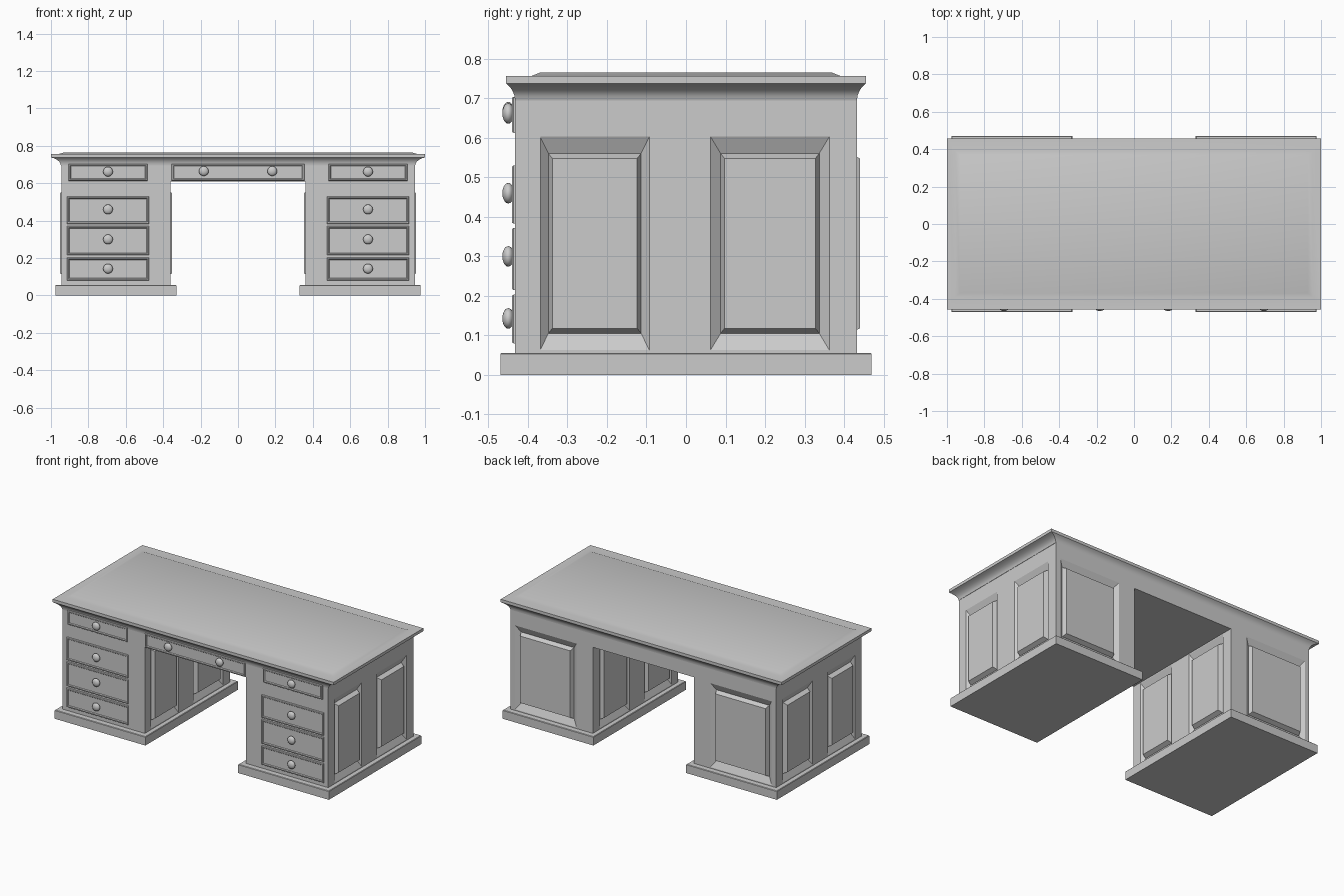
import bpy, bmesh, math
from mathutils import Matrix, Vector

if "Cube" in bpy.data.objects:
    bpy.data.objects.remove(bpy.data.objects["Cube"])


def loft(bm, rings, origin=(0, 0, 0), normal=(0, 0, 1)):
    """Stack of rectangles (half width, half height, depth along normal), capped."""
    n = Vector(normal)
    v = Vector((0, 1, 0)) if abs(n.z) > 0.5 else Vector((0, 0, 1))
    u = v.cross(n)
    o = Vector(origin)
    prev = first = None
    for w, h, d in rings:
        cur = [bm.verts.new(o + u * (a * w) + v * (b * h) + n * d)
               for a, b in ((-1, -1), (1, -1), (1, 1), (-1, 1))]
        if prev:
            for i in range(4):
                j = (i + 1) % 4
                bm.faces.new((prev[i], prev[j], cur[j], cur[i]))
        else:
            first = cur
        prev = cur
    bm.faces.new(first[::-1])
    bm.faces.new(prev)


def finish(name, bm, mirror=False, smooth=None):
    bmesh.ops.recalc_face_normals(bm, faces=bm.faces)
    mesh = bpy.data.meshes.new(name)
    bm.to_mesh(mesh)
    bm.free()
    ob = bpy.data.objects.new(name, mesh)
    bpy.context.collection.objects.link(ob)
    if smooth:
        bpy.ops.object.select_all(action='DESELECT')
        ob.select_set(True)
        bpy.context.view_layer.objects.active = ob
        bpy.ops.object.shade_smooth_by_angle(angle=math.radians(smooth))
    if mirror:
        ob.modifiers.new("mirror", 'MIRROR')
    return ob


# Table top with cove moulding and raised writing surface
bm = bmesh.new()
loft(bm, [(0.947, 0.433, 0.695), (0.95, 0.434, 0.706), (0.957, 0.438, 0.717),
          (0.97, 0.444, 0.727), (0.986, 0.451, 0.734), (1.0, 0.456, 0.738),
          (1.0, 0.456, 0.757), (0.955, 0.39, 0.757), (0.93, 0.37, 0.765)])
finish("table_top", bm, smooth=28)

# Plinths
bm = bmesh.new()
loft(bm, [(0.323, 0.47, 0), (0.323, 0.47, 0.053), (0.32, 0.467, 0.056)], (0.653, 0, 0))
finish("plinth", bm, mirror=True)

# Fielded panels: (origin, normal, outer half width, inner half width)
X0, X1, Y = 0.36, 0.945, 0.433
ZC, HO, HI = 0.333, 0.272, 0.228
panels = [((0.695, Y, ZC), (0, 1, 0), 0.22, 0.188)]
for yc, wo, wi in ((-0.231, 0.139, 0.1175), (0.2125, 0.1515, 0.125)):
    panels.append(((X1, yc, ZC), (1, 0, 0), wo, wi))
    panels.append(((X0, yc, ZC), (-1, 0, 0), wo, wi))

cut, boards = bmesh.new(), bmesh.new()
for org, nrm, wo, wi in panels:
    loft(cut, [(wi, HI, -0.02), (wo, HO, 0.001)], org, nrm)
    loft(boards, [(wi, HI, -0.03), (wi, HI, -0.018), (wi - 0.01, HI - 0.013, 0.007)], org, nrm)
finish("raised_panels", boards, mirror=True)
cutter = finish("panel_recess_cutter", cut)
cutter.hide_render = True
cutter.hide_viewport = True

# Pedestal carcasses with recessed panel openings
bm = bmesh.new()
loft(bm, [((X1 - X0) / 2, Y, 0.05), ((X1 - X0) / 2, Y, 0.705)], ((X0 + X1) / 2, 0, 0))
body = finish("pedestal", bm)
boolean = body.modifiers.new("recesses", 'BOOLEAN')
boolean.operation = 'DIFFERENCE'
boolean.solver = 'EXACT'
boolean.object = cutter
body.modifiers.new("mirror", 'MIRROR')

# Centre section above the kneehole
bm = bmesh.new()
loft(bm, [(X0, Y, 0.61), (X0, Y, 0.705)])
finish("centre_carcass", bm)


# Drawer fronts with a raised lip around a sunk face
def drawer(bm, xc, w, z0, z1):
    h = (z1 - z0) / 2
    loft(bm, [(w, h, -0.01), (w, h, 0.004), (w - 0.003, h - 0.003, 0.008),
              (w - 0.009, h - 0.009, 0.008), (w - 0.013, h - 0.013, 0.003)],
         (xc, -Y, (z0 + z1) / 2), (0, -1, 0))


bm = bmesh.new()
for z0, z1 in ((0.08, 0.203), (0.215, 0.372), (0.383, 0.53)):
    drawer(bm, 0.695, 0.22, z0, z1)
drawer(bm, 0.695, 0.212, 0.613, 0.704)
finish("pedestal_drawers", bm, mirror=True)
bm = bmesh.new()
drawer(bm, 0, 0.355, 0.613, 0.704)
finish("centre_drawer", bm)

# Round knobs on short stems
bm = bmesh.new()
for x, z in ((0.695, 0.143), (0.695, 0.3), (0.695, 0.46), (0.695, 0.662), (0.183, 0.665)):
    face = Matrix.Translation((x, -0.45, z)) @ Matrix.Rotation(math.pi / 2, 4, 'X')
    bmesh.ops.create_uvsphere(bm, u_segments=20, v_segments=10, radius=1,
                              matrix=face @ Matrix.Diagonal((0.026, 0.026, 0.015, 1)))
    bmesh.ops.create_cone(bm, cap_ends=True, segments=20, radius1=0.016, radius2=0.012,
                          depth=0.022, matrix=face @ Matrix.Translation((0, 0, -0.011)))
finish("drawer_knobs", bm, mirror=True, smooth=40)
